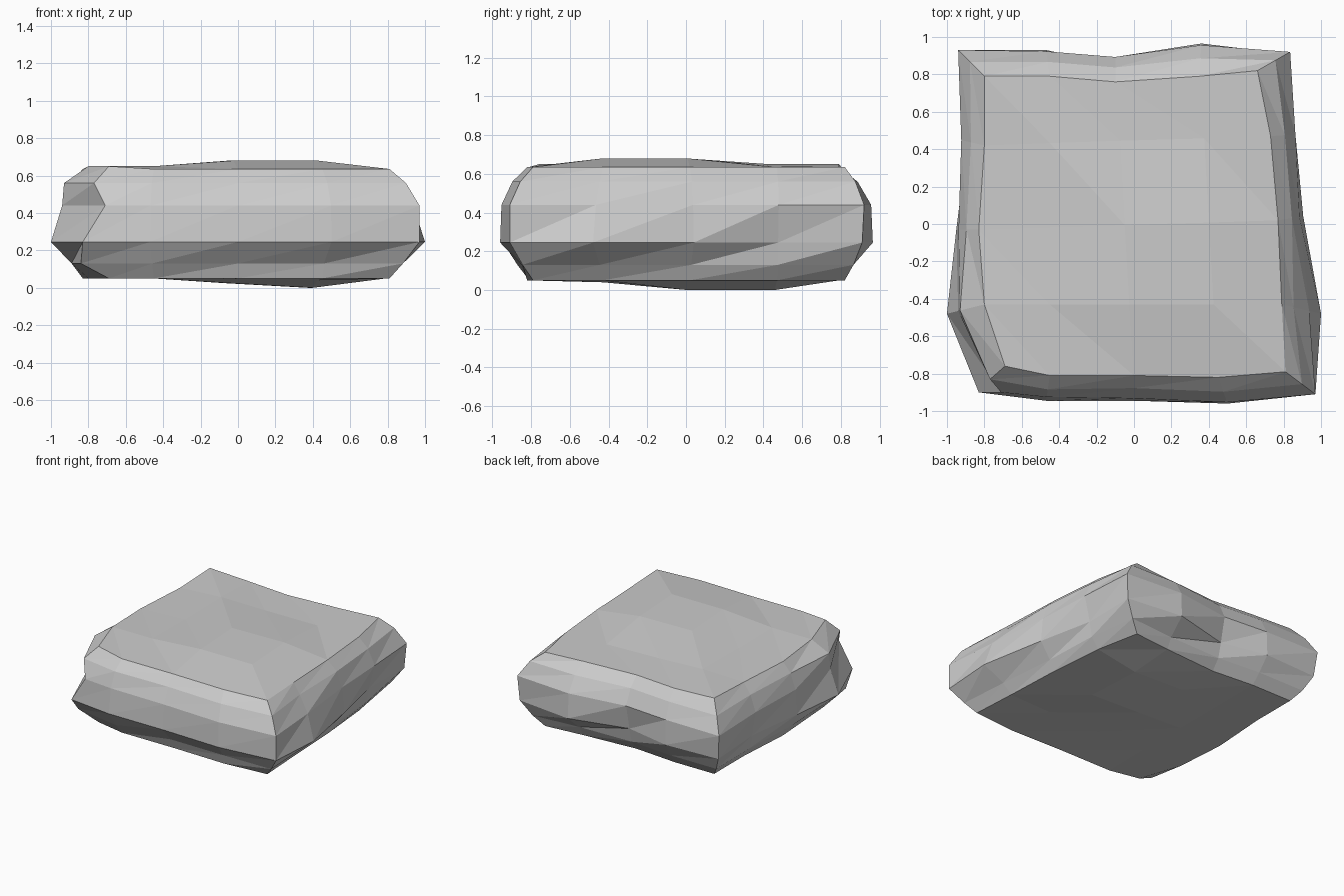
import bpy, bmesh
from mathutils import Vector

if "Cube" in bpy.data.objects:
    bpy.data.objects.remove(bpy.data.objects["Cube"])

# Plan outlines, counter-clockwise from the front left corner (4 spans per side)
inner = [(-.69, -.76), (-.45, -.81), (0, -.81), (.45, -.82), (.81, -.79), (.79, -.43), (.77, .02), (.73, .47),
         (.66, .82), (.35, .79), (-.1, .76), (-.45, .79), (-.80, .79), (-.80, .42), (-.83, -.03), (-.80, -.43)]
outer = [(-.83, -.90), (-.47, -.945), (0, -.945), (.5, -.96), (.97, -.91), (1.0, -.48), (.905, .04), (.87, .48),
         (.835, .92), (.36, .965), (-.1, .90), (-.47, .93), (-.94, .93), (-.93, .45), (-.95, -.03), (-1.0, -.48)]

# Height and outward fraction of each layer
layers = [(.05, 0), (.13, .45), (.245, 1), (.44, .95), (.56, .55), (.635, 0)]

# Chipped corner and dents: (layer, point) -> plan position
chips = {(1, 0): (-.84, -.80), (3, 0): (-.71, -.90), (4, 0): (-.77, -.83),
         (3, 4): (.97, -.91), (3, 8): (.835, .92), (3, 12): (-.94, .93),
         (2, 12): (-.92, .91), (2, 8): (.82, .91)}
dents = {(1, 2): .25, (1, 3): .2, (4, 2): .5, (4, 3): .55, (3, 1): .85, (3, 2): .9,
         (2, 7): .6, (1, 6): .3, (1, 5): .3, (3, 5): .7, (4, 5): .3, (3, 6): .85,
         (2, 10): .65, (1, 9): .25, (3, 15): .7, (4, 15): .65, (2, 13): .7, (3, 14): .9}

bm = bmesh.new()
rings = []
for k, (z, f) in enumerate(layers):
    ring = []
    for i in range(16):
        p = Vector(inner[i]).lerp(Vector(outer[i]), dents.get((k, i), f))
        x, y = chips.get((k, i), p)
        ring.append(bm.verts.new((x, y, z)))
    rings.append(ring)

# Faceted sides
for a, b in zip(rings, rings[1:]):
    for i in range(16):
        j = (i + 1) % 16
        bm.faces.new((a[i], a[j], b[j]))
        bm.faces.new((a[i], b[j], b[i]))


def cap(ring, heights):
    """Uneven 4 x 4 grid filling a ring."""
    g = {}
    for i in range(5):
        g[i, 0], g[4, i] = ring[i], ring[4 + i]
        g[4 - i, 4], g[0, 4 - i] = ring[8 + i], ring[(12 + i) % 16]
    for j in range(1, 4):
        for i in range(1, 4):
            x = g[i, 0].co.lerp(g[i, 4].co, j / 4).x
            y = g[0, j].co.lerp(g[4, j].co, i / 4).y
            g[i, j] = bm.verts.new((x, y, heights[j - 1][i - 1]))
    for i in range(4):
        for j in range(4):
            bm.faces.new((g[i, j], g[i + 1, j], g[i, j + 1]))
            bm.faces.new((g[i + 1, j], g[i + 1, j + 1], g[i, j + 1]))


# Slightly bulging top and bottom
rings[-1][0].co.z = rings[-1][12].co.z = rings[-1][15].co.z = .65
cap(rings[-1], [(.65, .68, .68), (.645, .68, .68), (.65, .64, .635)])
cap(rings[0], [(.055, .045, .04), (.05, .025, 0), (.05, .025, 0)])

bmesh.ops.recalc_face_normals(bm, faces=bm.faces)
mesh = bpy.data.meshes.new("stone_slab")
bm.to_mesh(mesh)
bm.free()
bpy.context.collection.objects.link(bpy.data.objects.new("stone_slab", mesh))
